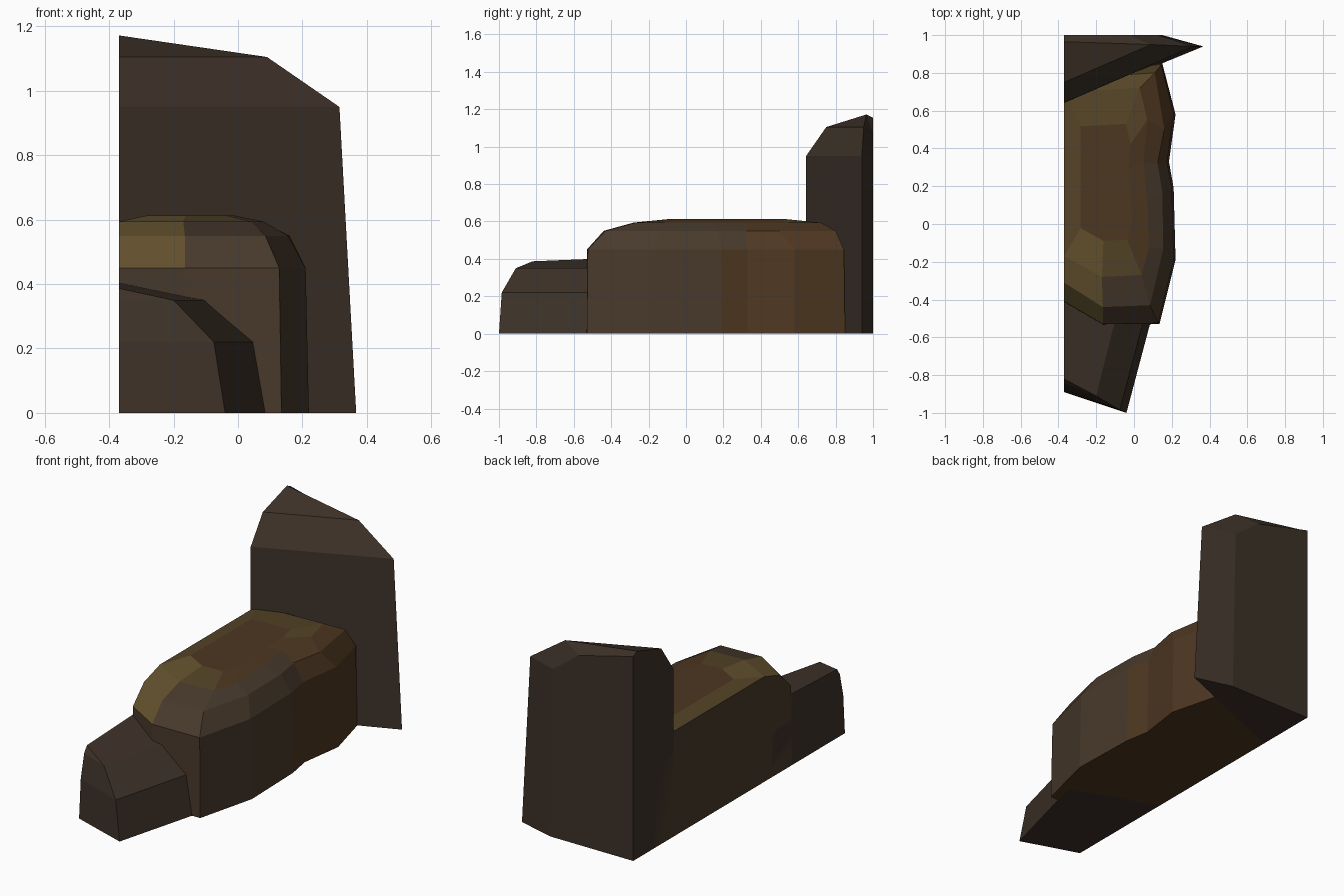
import bpy, bmesh

if "Cube" in bpy.data.objects:
    bpy.data.objects.remove(bpy.data.objects["Cube"])

CUT = -0.37  # flat plane where the rock group is sliced


def material(name, r, g, b):
    m = bpy.data.materials.new(name)
    m.diffuse_color = (r, g, b, 1)
    m.use_nodes = True
    m.node_tree.nodes["Principled BSDF"].inputs["Base Color"].default_value = m.diffuse_color
    return m


DARK = material("dark_stone", 0.046, 0.031, 0.021)
BROWN = material("brown_stone", 0.075, 0.038, 0.015)
GREY = material("grey_brown_stone", 0.065, 0.042, 0.025)
GOLD = material("golden_stone", 0.13, 0.085, 0.028)
OLIVE = material("olive_stone", 0.09, 0.058, 0.02)


def loft(name, rings, mats, pick=lambda ring, side: 0):
    """Skin a stack of equal-length rings, close both ends, merge doubles."""
    bm = bmesh.new()
    rows = [[bm.verts.new(p) for p in ring] for ring in rings]
    n = len(rows[0])
    for r in range(len(rows) - 1):
        for i in range(n):
            j = (i + 1) % n
            f = bm.faces.new((rows[r][i], rows[r][j], rows[r + 1][j], rows[r + 1][i]))
            f.material_index = pick(r, i)
    bm.faces.new(rows[0][::-1])
    top = bm.faces.new(rows[-1])
    top.material_index = pick(len(rows) - 1, 0)
    bmesh.ops.remove_doubles(bm, verts=bm.verts, dist=0.0005)
    bmesh.ops.recalc_face_normals(bm, faces=bm.faces)
    me = bpy.data.meshes.new(name)
    bm.to_mesh(me)
    bm.free()
    for m in mats:
        me.materials.append(m)
    ob = bpy.data.objects.new(name, me)
    bpy.context.collection.objects.link(ob)
    return ob


def level(z, pts):
    return [(x, y, z) for x, y in pts]


# Tall back rock, its top closing to a peak on the cut plane
peak = (CUT, 0.965, 1.172)
loft("tall_back_rock", [
    level(0, [(CUT, 0.638), (0.367, 0.94), (0.15, 1), (CUT, 1)]),
    level(0.95, [(CUT, 0.642), (0.315, 0.94), (0.13, 1), (CUT, 1)]),
    [(CUT, 0.75, 1.105), (0.09, 0.95, 1.105), (-0.03, 1, 1.07), (CUT, 1, 1.155)],
    [peak] * 4,
], [DARK])

# Low front rock, its top closing to a ridge on the cut plane
ridge_a, ridge_b = (CUT, -0.82, 0.387), (CUT, -0.38, 0.405)
loft("low_front_rock", [
    level(0, [(CUT, -0.89), (-0.04, -1), (0.119, -0.4), (CUT, -0.23)]),
    level(0.22, [(CUT, -0.875), (-0.075, -0.985), (0.08, -0.4), (CUT, -0.25)]),
    level(0.35, [(CUT, -0.845), (-0.2, -0.91), (-0.073, -0.4), (CUT, -0.33)]),
    [ridge_a, ridge_a, ridge_b, ridge_b],
], [DARK])

# Broad middle rock with stepped bevels and a gently domed top
crown = [(CUT, -0.17), (-0.17, -0.28), (0.04, -0.27), (0.08, -0.12), (0.07, 0.12),
         (0.05, 0.33), (0.07, 0.55), (0.03, 0.72), (CUT, 0.7)]
dome = [(-0.15 + (x + 0.15) * 0.6, 0.22 + (y - 0.22) * 0.62) for x, y in crown]


def middle_colour(ring, side):
    if side == 8:                       # sliced side
        return 1 if ring < 3 else 3
    if ring == 4:                       # dome cap
        return 0
    if side == 0:                       # front left corner
        return 2 if ring else 1
    if ring == 3:                       # upper slope
        return (2, 3, 0, 0, 0, 0, 3, 3)[side]
    return (2, 1, 1, 1, 1, 0, 0, 3)[side] if ring else (2, 1, 1, 1, 0, 0, 0, 0)[side]


loft("middle_rock", [
    level(0, [(CUT, -0.42), (-0.165, -0.535), (0.135, -0.53), (0.22, -0.19), (0.21, 0.19),
              (0.185, 0.33), (0.22, 0.58), (0.15, 0.85), (CUT, 0.81)]),
    level(0.45, [(CUT, -0.41), (-0.165, -0.53), (0.128, -0.525), (0.21, -0.19), (0.2, 0.19),
                 (0.175, 0.33), (0.21, 0.58), (0.145, 0.845), (CUT, 0.8)]),
    level(0.55, [(CUT, -0.31), (-0.165, -0.44), (0.085, -0.43), (0.155, -0.13), (0.15, 0.17),
                 (0.125, 0.32), (0.16, 0.5), (0.11, 0.8), (CUT, 0.77)]),
    level(0.594, crown),
    level(0.613, dome),
], [BROWN, GREY, GOLD, OLIVE], middle_colour)
